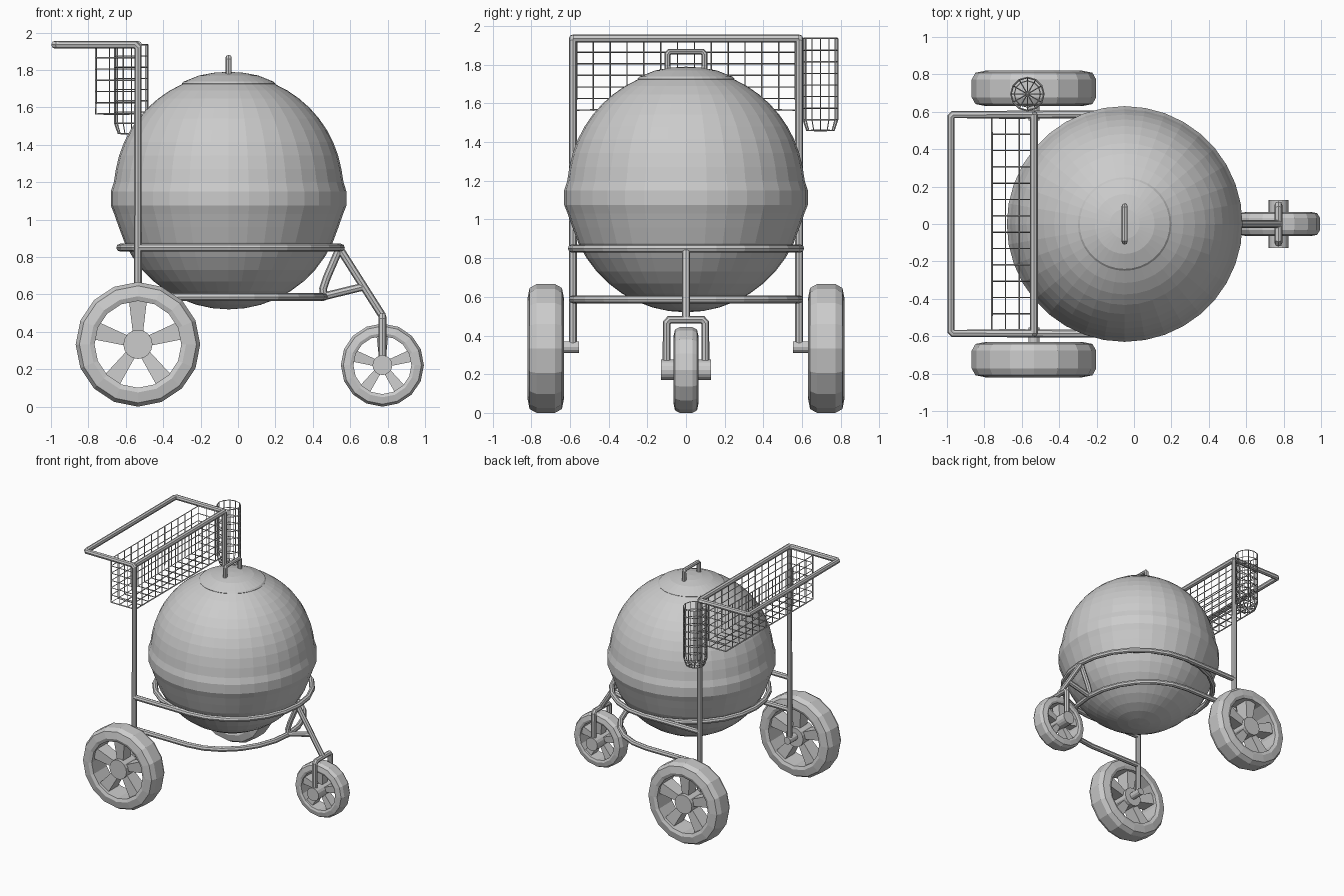
import bpy, bmesh, math
from math import sin, cos, pi
from mathutils import Matrix, Vector

if "Cube" in bpy.data.objects:
    bpy.data.objects.remove(bpy.data.objects["Cube"])


def finish(name, bm, loc=(0, 0, 0)):
    bmesh.ops.remove_doubles(bm, verts=bm.verts, dist=1e-4)
    bmesh.ops.recalc_face_normals(bm, faces=bm.faces)
    me = bpy.data.meshes.new(name)
    bm.to_mesh(me)
    bm.free()
    ob = bpy.data.objects.new(name, me)
    ob.location = loc
    bpy.context.collection.objects.link(ob)
    return ob


def revolve(bm, profile, segs, axis='Z', closed=False):
    """Spin (radius, height) points round an axis."""
    rings = []
    for r, h in profile:
        ring = []
        for i in range(segs):
            a = 2 * pi * i / segs - pi / 2
            p = (r * cos(a), r * sin(a), h) if axis == 'Z' else (r * cos(a), h, r * sin(a))
            ring.append(bm.verts.new(p))
        rings.append(ring)
    pairs = list(zip(rings, rings[1:]))
    if closed:
        pairs.append((rings[-1], rings[0]))
    for a, b in pairs:
        for i in range(segs):
            j = (i + 1) % segs
            bm.faces.new((a[i], a[j], b[j], b[i]))


def tube(name, pts, radius=0.021, cyclic=False):
    cu = bpy.data.curves.new(name + "_path", 'CURVE')
    cu.dimensions = '3D'
    cu.bevel_depth = radius
    cu.bevel_resolution = 2
    cu.use_fill_caps = not cyclic
    sp = cu.splines.new('POLY')
    sp.points.add(len(pts) - 1)
    for p, co in zip(sp.points, pts):
        p.co = (*co, 1)
    sp.use_cyclic_u = cyclic
    sp.use_smooth = False
    tmp = bpy.data.objects.new(name + "_tmp", cu)
    bpy.context.collection.objects.link(tmp)
    dg = bpy.context.evaluated_depsgraph_get()
    me = bpy.data.meshes.new_from_object(tmp.evaluated_get(dg))
    bpy.data.objects.remove(tmp)
    ob = bpy.data.objects.new(name, me)
    bpy.context.collection.objects.link(ob)
    return ob


def wheel(name, loc, R, half, r_in, r_hub, hub_half, segs):
    # tyre
    bm = bmesh.new()
    side = [(r_in, half * .9), (r_in + (R - r_in) * .25, half), (R - (R - r_in) * .2, half * .88), (R, half * .5)]
    revolve(bm, side + [(r, -h) for r, h in reversed(side)], segs, 'Y', True)
    finish(name + "_tyre", bm, loc)
    # hub and five flared spokes
    bm = bmesh.new()
    revolve(bm, [(0, -hub_half), (r_hub, -hub_half), (r_hub, hub_half), (0, hub_half)], segs, 'Y')
    for k in range(5):
        vs = bmesh.ops.create_cube(bm, size=1)['verts']
        for v in vs:
            outer = v.co.x > 0
            v.co = Vector((r_in + .01 if outer else r_hub * .8,
                           v.co.y * half * (1.3 if outer else 1.0),
                           v.co.z * (r_in * .42 if outer else r_hub * .7)))
        bmesh.ops.rotate(bm, verts=vs, matrix=Matrix.Rotation(-pi / 2 + k * 2 * pi / 5, 3, 'Y'))
    finish(name + "_spokes", bm, loc)


def wire(ob, thickness=0.01):
    m = ob.modifiers.new("wire", 'WIREFRAME')
    m.thickness = thickness
    m.use_boundary = True
    m.use_even_offset = False
    m.offset = 0


CX = -0.05

# round body: two domes with a raised belt, plus a slightly raised lid
bm = bmesh.new()
R = 0.612
prof = [(R * sin(a), 1.132 - R * cos(a)) for a in [i * pi / 2 / 11 for i in range(11)]]
prof += [(.612, 1.03), (.63, 1.075), (.63, 1.15), (.614, 1.2)]
prof = sorted(set(p for p in prof if p[1] < 1.03 or p[0] >= .612), key=lambda p: p[1])
prof += [(R * cos(a), 1.165 + R * sin(a)) for a in [math.radians(d) for d in range(10, 68, 7)]]
prof += [(.25, 1.727), (.24, 1.738), (.16, 1.77), (.08, 1.785), (0, 1.79)]
revolve(bm, prof, 36)
finish("round_body", bm, (CX, 0, 0))
tube("lid_handle", [(CX, -.095, 1.74), (CX, -.095, 1.855), (CX, -.085, 1.867),
                    (CX, .085, 1.867), (CX, .095, 1.855), (CX, .095, 1.74)], .016)

# push handle with both uprights
X, Y, Z = -0.535, 0.585, 1.935
left = [(X, -Y, .33), (X, -Y, Z - .015), (X - .015, -Y, Z), (-.967, -Y, Z), (-.979, -Y + .012, Z)]
tube("push_handle", left + [(x, -y, z) for x, y, z in reversed(left)])
tube("upper_crossbar", [(X, -Y, Z), (X, Y, Z)])

# upper ring, straight arms to the uprights, lower U frame
tube("upper_ring", [(CX + .01 + .59 * cos(i * pi / 12), .59 * sin(i * pi / 12), .85) for i in range(24)], cyclic=True)
for s, side in ((-1, "near"), (1, "far")):
    tube(side + "_ring_arm", [(X, s * Y, .85), (CX, s * .588, .85)])
arc = [(CX + .51 * cos(a), Y * sin(a), .587) for a in [-pi / 2 + i * pi / 12 for i in range(13)]]
tube("lower_frame", [(X, -Y, .587)] + arc + [(X, Y, .587)])

# front struts and fork
tube("front_strut", [(.54, 0, .85), (.772, 0, .485)])
tube("front_brace", [(.54, 0, .84), (.475, 0, .69), (.455, 0, .63), (.46, 0, .59)])
tube("lower_brace", [(.46, 0, .59), (.665, 0, .64)])
FX = .772
tube("front_fork", [(FX, -.1, .22), (FX, -.1, .465), (FX, -.085, .482),
                    (FX, .085, .482), (FX, .1, .465), (FX, .1, .22)])

# wheels and axles
wheel("front_wheel", (FX, 0, .222), .222, .065, .155, .053, .128, 16)
for s, side in ((-1, "near"), (1, "far")):
    wheel(side + "_rear_wheel", (X, s * .725, .333), .333, .095, .232, .078, .075, 16)
    bm = bmesh.new()
    revolve(bm, [(0, -.08), (.03, -.08), (.03, .08), (0, .08)], 12, 'Y')
    finish(side + "_rear_axle", bm, (X, s * .633, .34))

# wire basket: open-topped gridded box
bm = bmesh.new()
nx, ny, nz = 3, 13, 6
x0, y0, z0, dx, dy, dz = -.76, -.567, 1.565, .22 / 3, 1.134 / 13, .36 / 6


def panel(n, m, f):
    for i in range(n):
        for j in range(m):
            bm.faces.new([bm.verts.new(f(*c)) for c in ((i, j), (i + 1, j), (i + 1, j + 1), (i, j + 1))])


panel(nx, ny, lambda i, j: (x0 + i * dx, y0 + j * dy, z0))
for e in (0, 1):
    panel(nx, nz, lambda i, j: (x0 + i * dx, y0 + e * ny * dy, z0 + j * dz))
    panel(ny, nz, lambda i, j: (x0 + e * nx * dx, y0 + i * dy, z0 + j * dz))
wire(finish("wire_basket", bm))

# round wire holder on the far upright
bm = bmesh.new()
revolve(bm, [(.001, 1.46), (.07, 1.46), (.088, 1.515)] + [(.088, 1.515 + .06 * i) for i in range(1, 8)], 12)
wire(finish("wire_holder", bm, (-.57, .695, 0)), .009)
